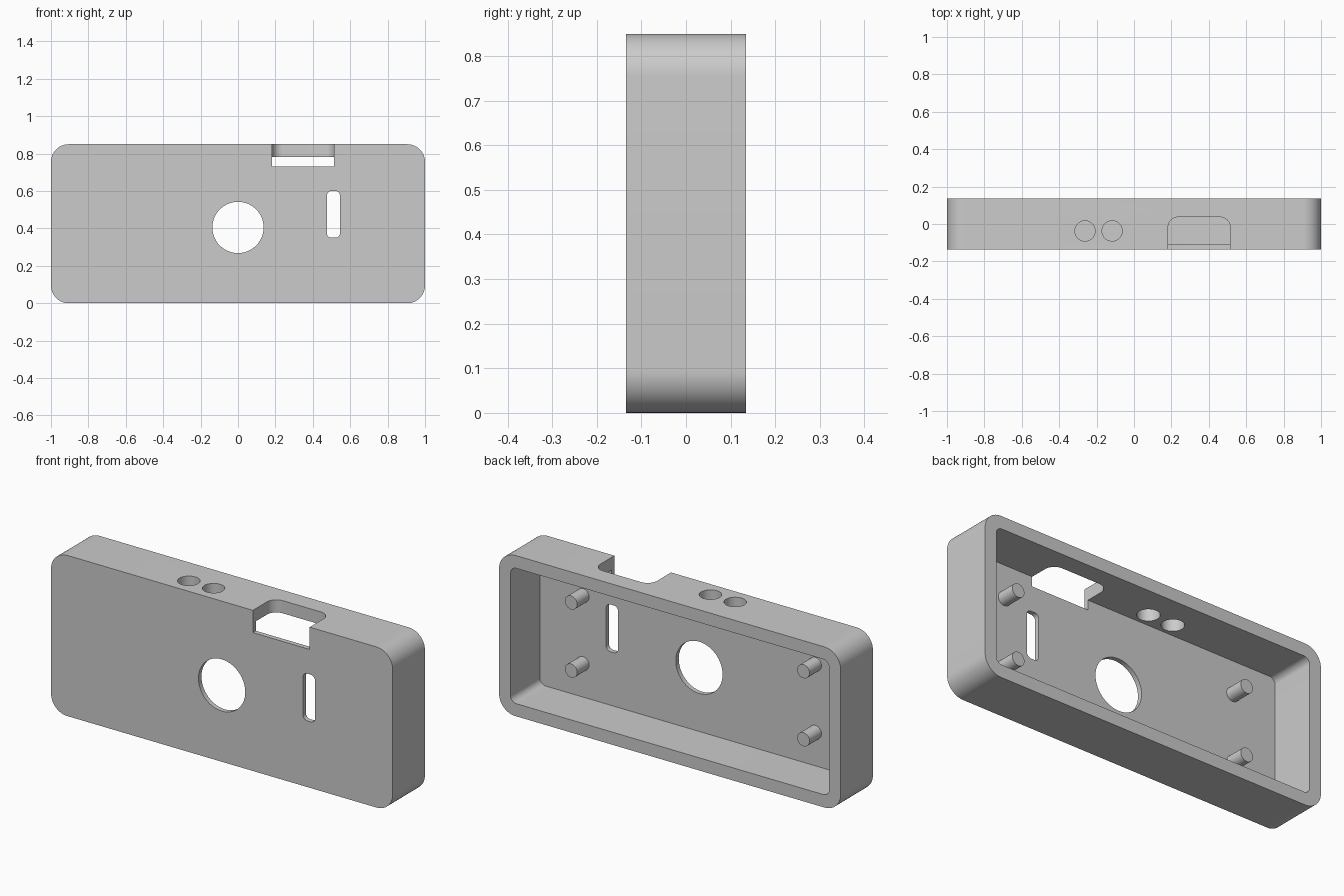
import bpy, bmesh, math

if "Cube" in bpy.data.objects:
    bpy.data.objects.remove(bpy.data.objects["Cube"], do_unlink=True)

# Single grey material
GREY = (0.6, 0.6, 0.6, 1.0)
grey = bpy.data.materials.new("plain grey")
grey.use_nodes = True
grey.diffuse_color = GREY
grey.node_tree.nodes["Principled BSDF"].inputs["Base Color"].default_value = GREY


def prism(name, u, v, depth, radius, axis="y", steps=14):
    """Rounded rectangle over the ranges u and v, extruded over the depth range."""
    corners = [(u[1], v[1], 1, 1), (u[0], v[1], -1, 1),
               (u[0], v[0], -1, -1), (u[1], v[0], 1, -1)]
    bm = bmesh.new()
    ring = []
    for i, (cu, cv, su, sv) in enumerate(corners):
        for k in range(steps + 1):
            a = math.pi / 2 * (i + k / steps)
            p = cu + radius * (math.cos(a) - su)
            q = cv + radius * (math.sin(a) - sv)
            ring.append(bm.verts.new((p, depth[0], q) if axis == "y" else (p, q, depth[0])))
    base = bm.faces.new(ring)
    new = bmesh.ops.extrude_face_region(bm, geom=[base])["geom"]
    d = depth[1] - depth[0]
    bmesh.ops.translate(bm, verts=[g for g in new if isinstance(g, bmesh.types.BMVert)],
                        vec=(0, d, 0) if axis == "y" else (0, 0, d))
    bmesh.ops.remove_doubles(bm, verts=bm.verts, dist=1e-5)
    bmesh.ops.recalc_face_normals(bm, faces=bm.faces)
    mesh = bpy.data.meshes.new(name)
    bm.to_mesh(mesh)
    bm.free()
    mesh.materials.append(grey)
    obj = bpy.data.objects.new(name, mesh)
    bpy.context.collection.objects.link(obj)
    return obj


def rod(name, cu, cv, radius, depth, axis="y"):
    return prism(name, (cu - radius, cu + radius), (cv - radius, cv + radius),
                 depth, radius, axis)


def activate(obj):
    bpy.ops.object.select_all(action="DESELECT")
    obj.select_set(True)
    bpy.context.view_layer.objects.active = obj


def cut(target, cutter):
    mod = target.modifiers.new("cut", "BOOLEAN")
    mod.operation, mod.solver, mod.object = "DIFFERENCE", "EXACT", cutter
    activate(target)
    bpy.ops.object.modifier_apply(modifier=mod.name)
    bpy.data.objects.remove(cutter, do_unlink=True)


HEIGHT, BACK, WALL = 0.85, 0.135, 0.067
PLATE = -0.11          # inner face of the front plate

# Case shell, open at the back
case = prism("case_shell", (-1, 1), (0, HEIGHT), (-BACK, BACK), 0.095)
cut(case, prism("cavity", (WALL - 1, 1 - WALL), (WALL, HEIGHT - WALL), (PLATE, 0.3), 0.035))

# Openings in the front plate
cut(case, rod("round_window", 0, 0.405, 0.137, (-0.3, 0)))
cut(case, prism("slot", (0.475, 0.545), (0.35, 0.6), (-0.3, 0), 0.025))

# Notch across the top front edge, and button holes in the top wall
cut(case, prism("notch", (0.182, 0.514), (-0.3, 0.037), (0.732, 1), 0.055, "z"))
for x in (-0.262, -0.117):
    cut(case, rod("button_hole", x, -0.037, 0.054, (0.7, 1), "z"))

# Mounting posts on the inside of the front plate
parts = [case]
for side, x in (("left", 0.68), ("right", -0.68)):
    for level, z in (("upper", 0.605), ("lower", 0.245)):
        parts.append(rod(f"{level}_{side}_post", x, z, 0.036, (PLATE - 0.005, -0.01)))

for part in parts:
    activate(part)
    bpy.ops.object.shade_smooth_by_angle(angle=math.radians(30))
